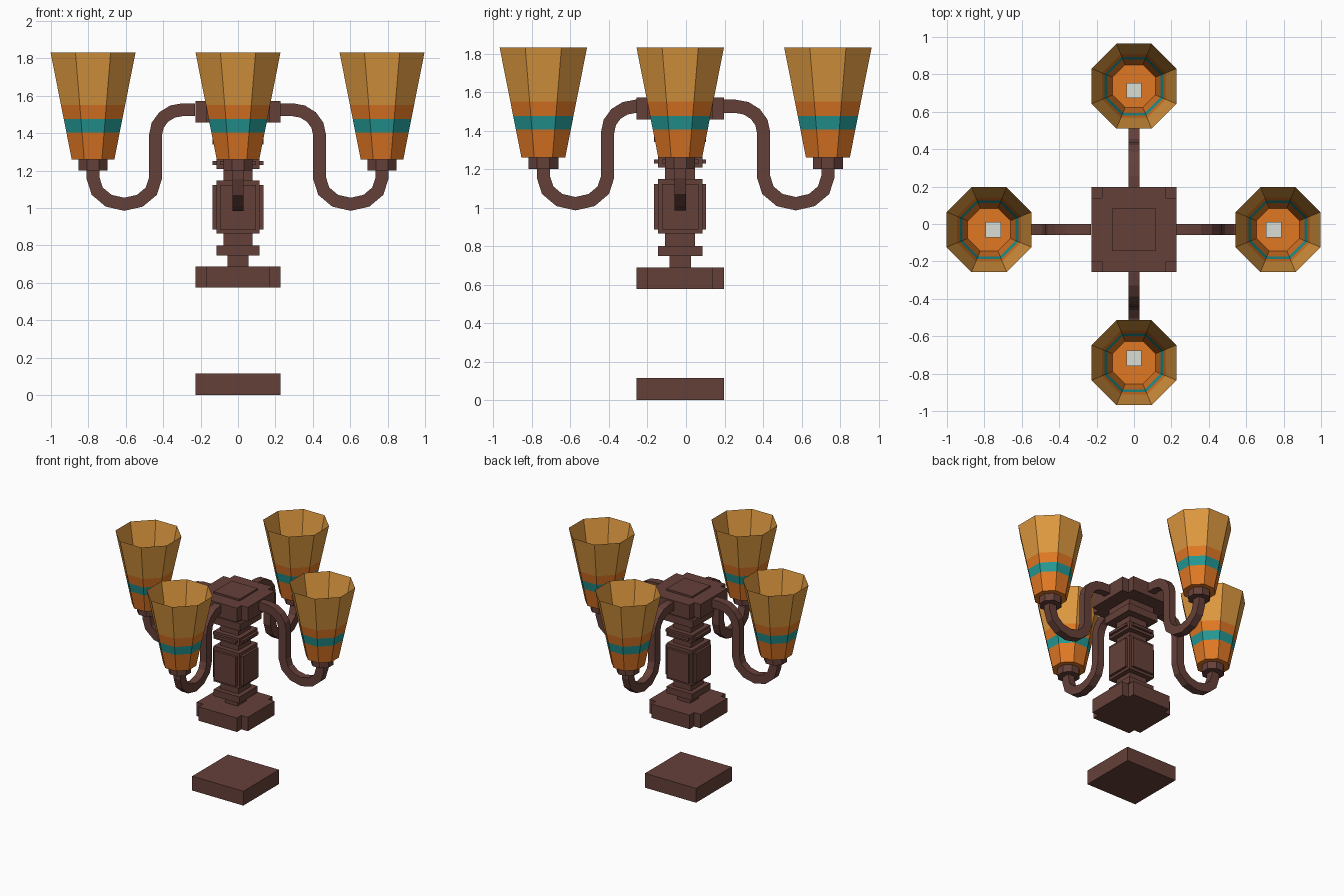
import bpy, bmesh, math
from mathutils import Vector, Matrix

if "Cube" in bpy.data.objects:
    bpy.data.objects.remove(bpy.data.objects["Cube"])

CY = -0.03  # the column sits slightly forward of the centre


def material(name, rgb):
    m = bpy.data.materials.new(name)
    lin = [(c / 255 / 12.92) if c < 10 else ((c / 255 + 0.055) / 1.055) ** 2.4 for c in rgb]
    m.diffuse_color = (*lin, 1)
    m.use_nodes = True
    m.node_tree.nodes["Principled BSDF"].inputs["Base Color"].default_value = m.diffuse_color
    return m


BROWN = material("dark_brown_metal", (101, 64, 57))
AMBER = material("amber_glass", (222, 153, 64))
ORANGE = material("orange_glass", (224, 120, 36))
TEAL = material("teal_glass", (36, 152, 148))
WHITE = material("bulb_white", (216, 221, 212))


def finish(name, bm, mats, matrix=None, fix=True):
    if matrix:
        bm.transform(matrix)
    if fix:
        bmesh.ops.recalc_face_normals(bm, faces=bm.faces)
    me = bpy.data.meshes.new(name)
    bm.to_mesh(me)
    bm.free()
    for m in mats:
        me.materials.append(m)
    ob = bpy.data.objects.new(name, me)
    bpy.context.collection.objects.link(ob)
    return ob


def prism(name, outline, z0, z1, mat=BROWN, matrix=None):
    """Extrude a flat outline from z0 to z1."""
    bm = bmesh.new()
    f = bm.faces.new([bm.verts.new((x, y, z0)) for x, y in outline])
    ext = bmesh.ops.extrude_face_region(bm, geom=[f])
    verts = [g for g in ext["geom"] if isinstance(g, bmesh.types.BMVert)]
    bmesh.ops.translate(bm, verts=verts, vec=(0, 0, z1 - z0))
    return finish(name, bm, [mat], matrix or Matrix.Translation((0, CY, 0)))


def square(h):
    return [(-h, -h), (h, -h), (h, h), (-h, h)]


def cross(h, n):
    """Square with half-width h whose corners are notched back to n."""
    quarter = [(h, n), (n, n), (n, h)]
    pts = []
    for k in range(4):
        c, s = round(math.cos(k * math.pi / 2)), round(math.sin(k * math.pi / 2))
        pts += [(x * c - y * s, x * s + y * c) for x, y in quarter]
    return pts


def octagon(apothem):
    r = apothem / math.cos(math.pi / 8)
    return [(r * math.cos((k + 0.5) * math.pi / 4), r * math.sin((k + 0.5) * math.pi / 4))
            for k in range(8)]


# Plates and turned column
prism("floor_plate", square(0.227), 0, 0.115)
prism("lower_plate", cross(0.227, 0.17), 0.576, 0.688)
prism("lower_neck", square(0.056), 0.688, 0.747)
prism("lower_collar", square(0.115), 0.747, 0.80)
prism("body_foot", square(0.078), 0.80, 0.865)
prism("body", square(0.115), 0.865, 1.148)
prism("body_panels", cross(0.135, 0.095), 0.886, 1.122)
prism("body_top_neck", square(0.078), 1.148, 1.208)
prism("upper_collar", square(0.115), 1.208, 1.268)
prism("upper_collar_band", cross(0.135, 0.095), 1.229, 1.25)
prism("upper_neck", square(0.078), 1.268, 1.34)
prism("capital", square(0.135), 1.34, 1.40)
prism("capital_top", square(0.115), 1.40, 1.457)
prism("upper_plate", cross(0.227, 0.17), 1.457, 1.571)
prism("upper_plate_cap", square(0.115), 1.571, 1.585)

# Arm centre line in (distance, height)
PATH = [(0.222, 1.526)]
for i in range(5):
    a = math.pi / 2 * (1 - i / 4)
    PATH.append((0.286 + 0.147 * math.cos(a), 1.39 + 0.136 * math.sin(a)))
for i in range(7):
    a = math.pi * (1 + i / 6)
    PATH.append((0.6 + 0.167 * math.cos(a), 1.16 + 0.14 * math.sin(a)))
PATH.append((0.767, 1.21))


def arm(name, matrix):
    """Sweep a square section along the arm path with mitred corners."""
    bm = bmesh.new()
    pts = [Vector(p) for p in PATH]
    rings = []
    for i, p in enumerate(pts):
        a = (p - pts[i - 1]).normalized() if i else (pts[1] - p).normalized()
        b = (pts[i + 1] - p).normalized() if i < len(pts) - 1 else a
        t = (a + b).normalized()
        n = Vector((-t.y, t.x)) * 0.034 / t.dot(a)
        rings.append([bm.verts.new((p.x + s * n.x, w, p.y + s * n.y))
                      for s, w in ((1, -0.03), (1, 0.03), (-1, 0.03), (-1, -0.03))])
    for r0, r1 in zip(rings, rings[1:]):
        for k in range(4):
            bm.faces.new((r0[k], r0[(k + 1) % 4], r1[(k + 1) % 4], r1[k]))
    bm.faces.new(rings[0])
    bm.faces.new(rings[-1])
    finish(name, bm, [BROWN], matrix)


def shade(name, matrix):
    """Open octagonal glass with coloured bands and a closed floor."""
    bm = bmesh.new()
    levels = [1.26, 1.405, 1.475, 1.55, 1.831]
    rings = []
    for z in levels:
        ap = 0.114 + (z - 1.26) * (0.227 - 0.114) / 0.571
        rings.append([bm.verts.new((x, y, z)) for x, y in octagon(ap)])
    for band, mi in enumerate((0, 1, 0, 2)):
        r0, r1 = rings[band], rings[band + 1]
        for k in range(8):
            f = bm.faces.new((r0[k], r0[(k + 1) % 8], r1[(k + 1) % 8], r1[k]))
            f.material_index = mi
    bm.faces.new(rings[0][::-1])
    finish(name, bm, [ORANGE, TEAL, AMBER], matrix, fix=False)


# Four arms, each with cup, shade and bulb; the front arm sits deeper in the plate
for side, angle, shift in (("right", 0, 0.003), ("back", 90, 0.0),
                           ("left", 180, 0.008), ("front", 270, -0.056)):
    base = Matrix.Translation((0, CY, 0)) @ Matrix.Rotation(math.radians(angle), 4, "Z")
    arm(side + "_arm", base @ Matrix.Translation((shift, 0, 0)))
    holder = base @ Matrix.Translation((0.767 + shift, 0, 0))
    prism(side + "_cup", octagon(0.078), 1.2, 1.259, BROWN, holder)
    shade(side + "_shade", holder)
    prism(side + "_bulb", square(0.041), 1.262, 1.38, WHITE,
          holder @ Matrix.Translation((-0.023, 0, 0)))
